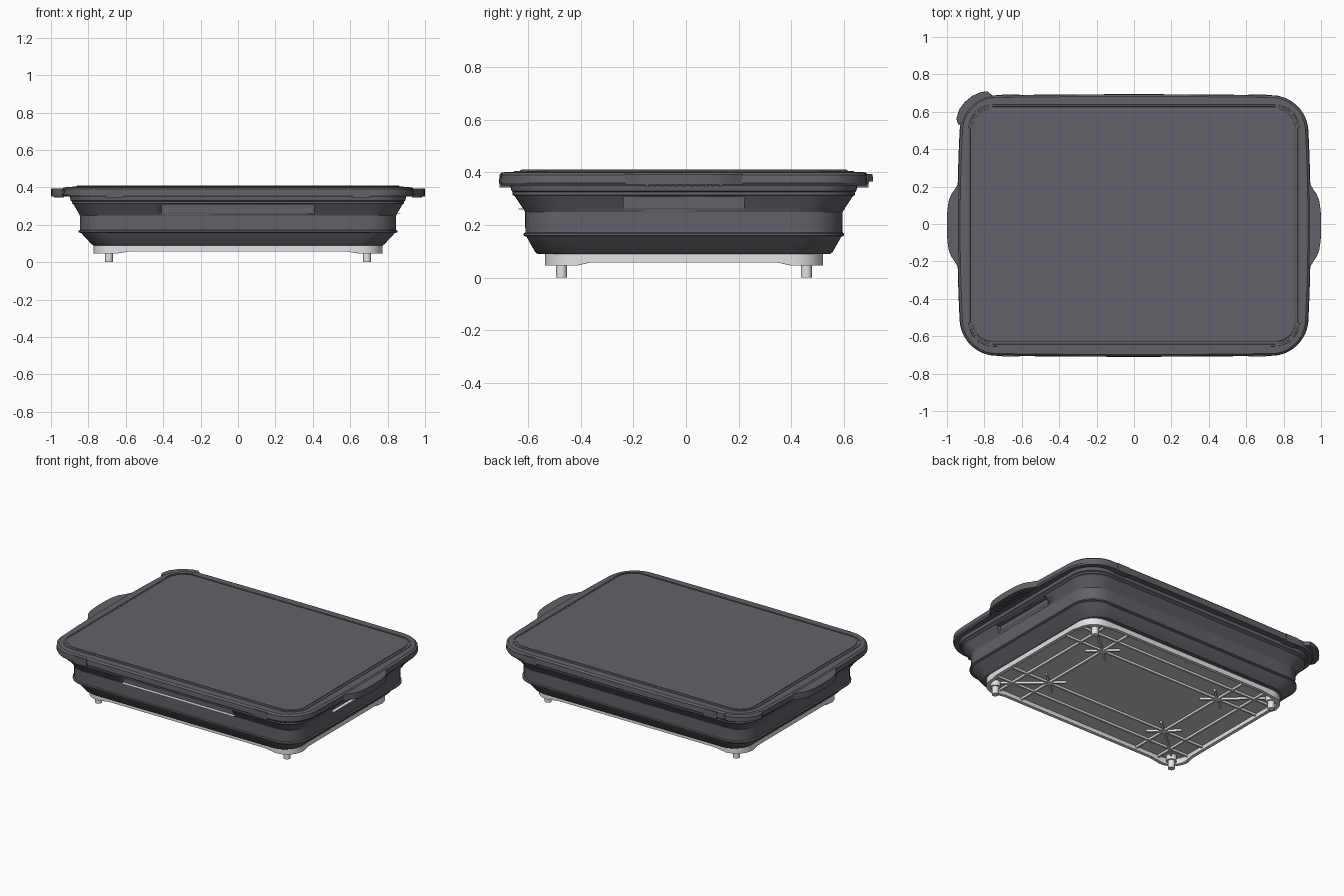
import bpy, bmesh, math
from mathutils import Vector

cube = bpy.data.objects.get("Cube")
if cube:
    bpy.data.objects.remove(cube, do_unlink=True)

CENTRE_Y = -0.008  # the lifting tab overhangs the back, so the tub sits slightly forward


def material(name, rgb):
    m = bpy.data.materials.new(name)
    m.use_nodes = True
    m.diffuse_color = (*rgb, 1)
    bsdf = next(n for n in m.node_tree.nodes if n.type == 'BSDF_PRINCIPLED')
    bsdf.inputs["Base Color"].default_value = (*rgb, 1)
    return m


DARK = material("charcoal_plastic", (0.12, 0.12, 0.14))
LIGHT = material("pale_grey_plastic", (0.8, 0.8, 0.83))
FLOOR = material("mid_grey_plastic", (0.58, 0.58, 0.59))


def finish(name, bm, mat):
    bmesh.ops.translate(bm, verts=bm.verts, vec=(0, CENTRE_Y, 0))
    bmesh.ops.recalc_face_normals(bm, faces=bm.faces)
    mesh = bpy.data.meshes.new(name)
    bm.to_mesh(mesh)
    bm.free()
    mesh.materials.append(mat)
    ob = bpy.data.objects.new(name, mesh)
    bpy.context.collection.objects.link(ob)
    bpy.ops.object.select_all(action='DESELECT')
    ob.select_set(True)
    bpy.context.view_layer.objects.active = ob
    bpy.ops.object.shade_smooth_by_angle(angle=math.radians(25))
    return ob


def outline(hx, hy, r, bulge=0.0, arc=10, side=16):
    """Rounded rectangle with subdivided, optionally bowed sides."""
    corners = []
    for k, (sx, sy) in enumerate([(1, 1), (-1, 1), (-1, -1), (1, -1)]):
        c = Vector((sx * (hx - r), sy * (hy - r)))
        angles = [math.pi / 2 * (k + i / arc) for i in range(arc + 1)]
        corners.append([c + r * Vector((math.cos(a), math.sin(a))) for a in angles])
    pts = []
    for k in range(4):
        pts += corners[k]
        a, b = corners[k][-1], corners[(k + 1) % 4][0]
        pts += [a.lerp(b, i / side) for i in range(1, side)]
    return [(p.x * (1 - bulge * (p.y / hy) ** 2), p.y * (1 - bulge * 0.5 * (p.x / hx) ** 2))
            for p in pts]


def loft(name, rings, mat, closed=False):
    """Skin a stack of rings; cap the ends or join the last to the first."""
    bm = bmesh.new()
    loops = [[bm.verts.new(p) for p in ring] for ring in rings]
    pairs = list(zip(loops, loops[1:]))
    if closed:
        pairs.append((loops[-1], loops[0]))
    else:
        bm.faces.new(loops[0])
        bm.faces.new(loops[-1])
    n = len(loops[0])
    for a, b in pairs:
        for i in range(n):
            j = (i + 1) % n
            bm.faces.new((a[i], a[j], b[j], b[i]))
    return finish(name, bm, mat)


def profile_loft(name, profile, mat, bulge=0.0):
    return loft(name, [[(x, y, z) for x, y in outline(hx, hy, r, bulge)]
                       for hx, hy, r, z in profile], mat)


def prism(name, pts, z0, z1, mat, inset=0.0):
    c = sum((Vector(p) for p in pts), Vector((0, 0))) / len(pts)
    top = [Vector(p).lerp(c, inset) for p in pts]
    return loft(name, [[(x, y, z0) for x, y in pts], [(p.x, p.y, z1) for p in top]], mat)


def box(name, x0, x1, y0, y1, z0, z1, mat):
    return prism(name, [(x0, y0), (x1, y0), (x1, y1), (x0, y1)], z0, z1, mat)


# Folding tub: stepped wall with flanges
tub = profile_loft("tub", [
    (0.775, 0.555, 0.13, 0.09), (0.785, 0.565, 0.13, 0.098),
    (0.838, 0.597, 0.15, 0.155), (0.852, 0.608, 0.15, 0.16),
    (0.852, 0.608, 0.15, 0.168), (0.845, 0.602, 0.15, 0.172),
    (0.846, 0.603, 0.15, 0.25), (0.852, 0.61, 0.15, 0.262),
    (0.88, 0.642, 0.16, 0.31), (0.888, 0.65, 0.16, 0.314),
    (0.888, 0.65, 0.16, 0.325), (0.895, 0.655, 0.16, 0.33),
    (0.9, 0.66, 0.16, 0.36)], DARK)

# Flat recesses in the upper flare, on the front and left
for cutter in (box("cutter", -0.41, 0.41, -0.8, -0.606, 0.258, 0.309, DARK),
               box("cutter", 0.848, 1.0, -0.23, 0.23, 0.258, 0.309, DARK)):
    cutter.hide_render = True
    mod = tub.modifiers.new("recess", 'BOOLEAN')
    mod.operation, mod.solver, mod.object = 'DIFFERENCE', 'EXACT', cutter
    bpy.context.view_layer.objects.active = tub
    bpy.ops.object.modifier_apply(modifier=mod.name)
    bpy.data.objects.remove(cutter, do_unlink=True)

# Pale ledges in the recesses
box("front_ledge", -0.41, 0.41, -0.628, -0.6, 0.259, 0.262, LIGHT)
box("left_ledge", 0.845, 0.87, -0.23, 0.23, 0.259, 0.262, LIGHT)

# Lid: plain skirt, groove and raised centre panel
profile_loft("lid_rim", [
    (0.9, 0.665, 0.15, 0.35), (0.938, 0.698, 0.18, 0.35),
    (0.945, 0.702, 0.185, 0.36), (0.942, 0.7, 0.18, 0.39),
    (0.93, 0.69, 0.17, 0.4), (0.89, 0.65, 0.14, 0.402)], DARK, bulge=0.025)
loft("lid_bead", [[(x, y, z) for x, y in outline(hx, hy, r)] for hx, hy, r, z in [
    (0.886, 0.647, 0.13, 0.395), (0.884, 0.645, 0.13, 0.405),
    (0.876, 0.635, 0.12, 0.405), (0.874, 0.633, 0.12, 0.395)]], DARK, closed=True)
profile_loft("lid_panel", [
    (0.866, 0.625, 0.11, 0.39), (0.864, 0.623, 0.11, 0.406),
    (0.858, 0.617, 0.105, 0.41)], DARK)

# Curved end handles with grip ridges underneath
half = [(0.88, 0.26), (0.94, 0.225), (0.957, 0.195), (0.978, 0.165),
        (0.991, 0.13), (0.998, 0.08), (1.0, 0.03)]
grip = half + [(x, -y) for x, y in reversed(half)]
for s, side in ((1, "left"), (-1, "right")):
    prism(f"{side}_handle", [(s * x, y) for x, y in grip], 0.352, 0.393, DARK, inset=0.01)
    for i in range(11):
        y = (i - 5) * 0.028
        box(f"{side}_grip_ridge", *sorted((s * 0.93, s * 0.985)),
            y - 0.005, y + 0.005, 0.345, 0.355, DARK)
    # Clips on the long edges
    for e in (-1, 1):
        box(f"{side}_clip", s * 0.66 - 0.047, s * 0.66 + 0.047,
            *sorted((e * 0.65, e * 0.7)), 0.343, 0.392, DARK)

# Lifting tab on the back right corner
tab = [(-0.85, 0.55), (-0.94, 0.54), (-0.95, 0.57), (-0.935, 0.62), (-0.905, 0.66),
       (-0.865, 0.693), (-0.82, 0.713), (-0.785, 0.718), (-0.755, 0.693), (-0.75, 0.63)]
prism("lifting_tab", tab, 0.366, 0.394, DARK, inset=0.02)


# Base tray: floor plate and a rim that is deeper at the corners
def base_ring(hx, hy, r, z=None):
    return [(x, y, z or (0.046 if abs(x) > 0.64 and abs(y) > 0.4 else 0.058))
            for x, y in outline(hx, hy, r)]


profile_loft("base_floor", [(0.755, 0.513, 0.105, 0.084), (0.755, 0.513, 0.105, 0.092)], FLOOR)
loft("base_rim", [base_ring(0.772, 0.528, 0.12, 0.092), base_ring(0.772, 0.528, 0.12),
                  base_ring(0.75, 0.506, 0.1), base_ring(0.75, 0.506, 0.1, 0.092)],
     LIGHT, closed=True)


# Rib lattice under the floor
def rib(a, b, w=0.006):
    a, b = Vector(a), Vector(b)
    d = (b - a).normalized() * w
    n = Vector((-d.y, d.x))
    prism("base_rib", [a + n, b + n, b - n, a - n], 0.07, 0.088, LIGHT)


for s in (-1, 1):
    for x in (0.45, 0.62):
        rib((s * x, -0.51), (s * x, 0.51))
    for y in (0.25, 0.39):
        rib((-0.75, s * y), (0.75, s * y))
    for e in (-1, 1):
        # Feet and diagonal braces
        rib((s * 0.69, e * 0.46), (s * 0.37, e * 0.18))
        rib((s * 0.53, e * 0.18), (s * 0.37, e * 0.32))
        for name, r, z0 in (("foot", 0.021, 0.0), ("foot_collar", 0.032, 0.05)):
            circle = [(s * 0.69 + r * math.cos(k * math.tau / 24),
                       e * 0.465 + r * math.sin(k * math.tau / 24)) for k in range(24)]
            prism(name, circle, z0, 0.09, LIGHT)
